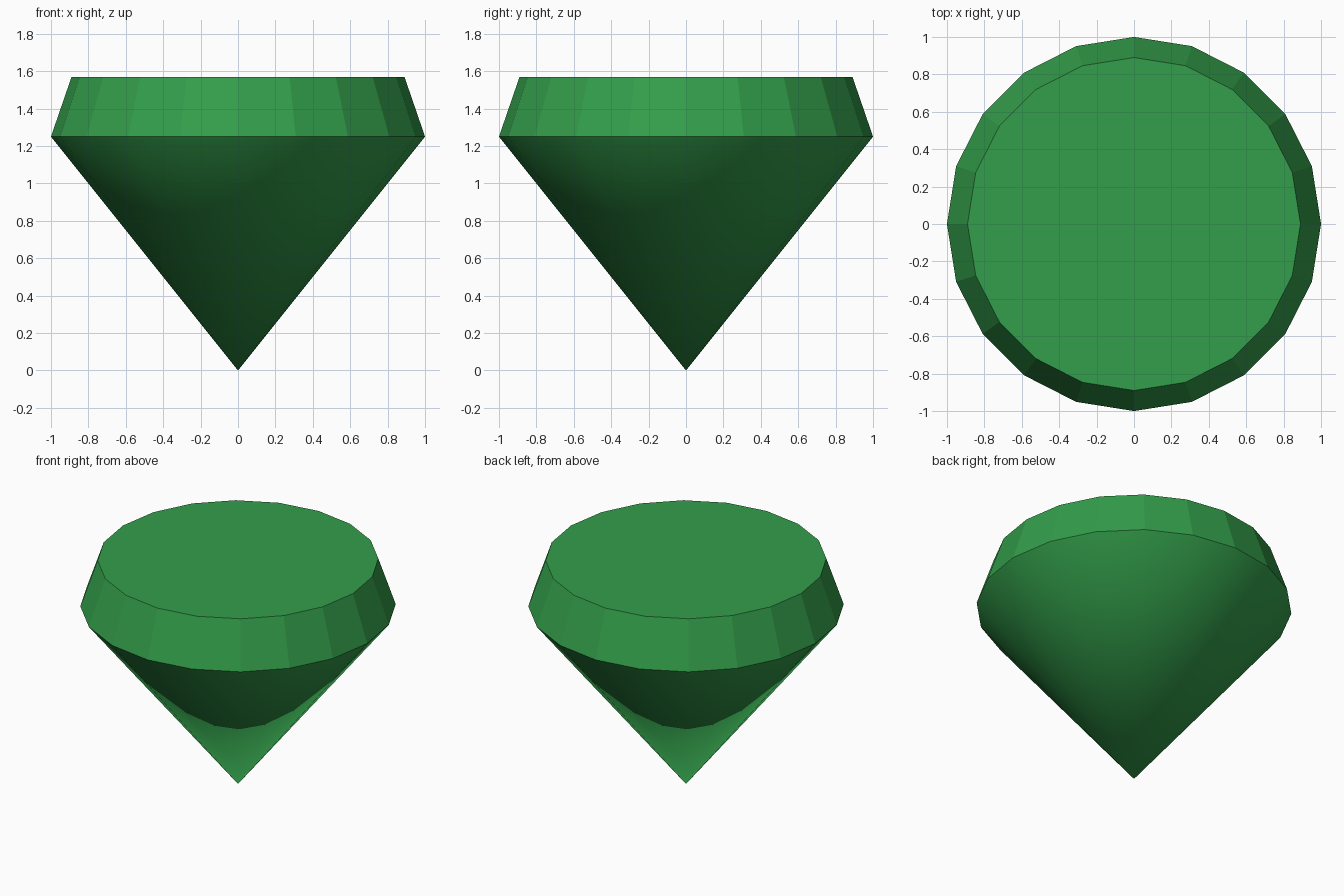
import bpy, bmesh, math

if "Cube" in bpy.data.objects:
    bpy.data.objects.remove(bpy.data.objects["Cube"])

SIDES = 20
GIRDLE_R, GIRDLE_Z = 1.0, 1.25
TABLE_R, TABLE_Z = 0.89, 1.57

green = bpy.data.materials.new("gem green")
green.diffuse_color = (0.033, 0.342, 0.069, 1)
green.use_nodes = True
green.node_tree.nodes["Principled BSDF"].inputs["Base Color"].default_value = green.diffuse_color

bm = bmesh.new()


def ring(r, z):
    return [bm.verts.new((r * math.cos(2 * math.pi * i / SIDES),
                          r * math.sin(2 * math.pi * i / SIDES), z))
            for i in range(SIDES)]


tip = bm.verts.new((0, 0, 0))
girdle = ring(GIRDLE_R, GIRDLE_Z)
table = ring(TABLE_R, TABLE_Z)

# flat table on top
bm.faces.new(table)
for i in range(SIDES):
    j = (i + 1) % SIDES
    # flat crown facet
    bm.faces.new((girdle[i], girdle[j], table[j], table[i]))
    # smooth lower cone
    bm.faces.new((tip, girdle[j], girdle[i])).smooth = True
    # crisp girdle edge
    bm.edges.get((girdle[i], girdle[j])).smooth = False

bm.normal_update()
mesh = bpy.data.meshes.new("cut_gem")
bm.to_mesh(mesh)
bm.free()
mesh.materials.append(green)
gem = bpy.data.objects.new("cut_gem", mesh)
bpy.context.collection.objects.link(gem)
